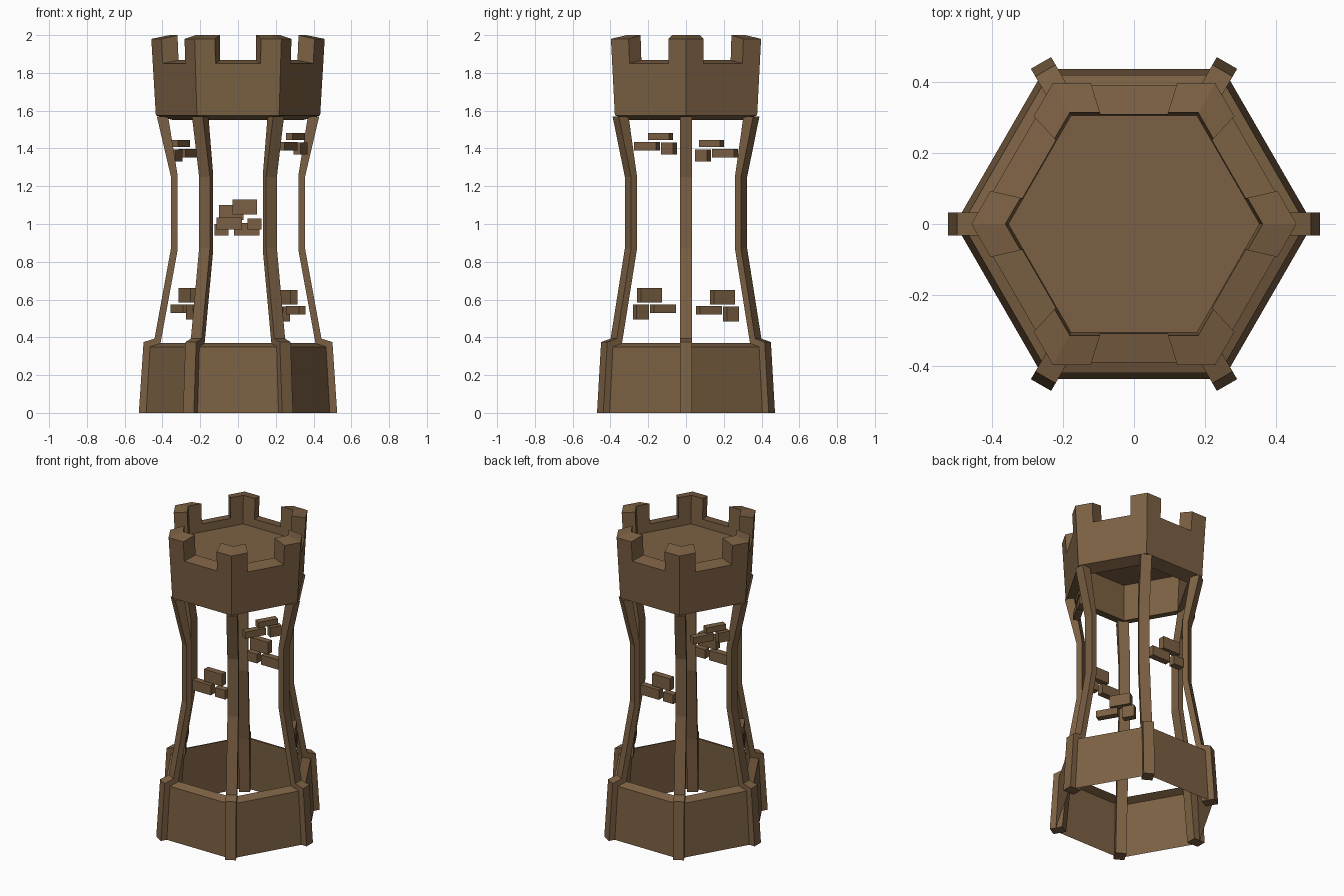
import bpy, bmesh
from math import sin, cos, radians
from mathutils import Vector

if "Cube" in bpy.data.objects:
    bpy.data.objects.remove(bpy.data.objects["Cube"])

brown = bpy.data.materials.new("brown_wood")
brown.use_nodes = True
brown.diffuse_color = (0.2, 0.118, 0.056, 1)
bsdf = brown.node_tree.nodes["Principled BSDF"]
bsdf.inputs["Base Color"].default_value = brown.diffuse_color
bsdf.inputs["Roughness"].default_value = 0.9


def finish(name, bm):
    bmesh.ops.remove_doubles(bm, verts=bm.verts, dist=0.0005)
    bmesh.ops.recalc_face_normals(bm, faces=bm.faces)
    mesh = bpy.data.meshes.new(name)
    bm.to_mesh(mesh)
    bm.free()
    mesh.materials.append(brown)
    obj = bpy.data.objects.new(name, mesh)
    bpy.context.collection.objects.link(obj)
    return obj


def polar(r, deg, z):
    return Vector((r * cos(radians(deg)), r * sin(radians(deg)), z))


def face(bm, points):
    bm.faces.new([bm.verts.new(p) for p in points])


def block(bm, deg, r, u, z):
    """Box in a frame turned to deg: r outward, u sideways, z up."""
    out, side = polar(1, deg, 0), polar(1, deg + 90, 0)
    p = [out * a + side * b + Vector((0, 0, c)) for c in z for a in r for b in u]
    for q in ((0, 1, 3, 2), (4, 5, 7, 6), (0, 1, 5, 4), (2, 3, 7, 6), (0, 2, 6, 4), (1, 3, 7, 5)):
        face(bm, [p[i] for i in q])


# Base: hexagonal skirt with a sloped inward lip
bm = bmesh.new()
skirt = [(0.505, 0), (0.485, 0.35), (0.425, 0.37)]
for k in range(6):
    for (r0, z0), (r1, z1) in zip(skirt, skirt[1:]):
        a, b = 60 * k, 60 * k + 60
        face(bm, [polar(r0, a, z0), polar(r0, b, z0), polar(r1, b, z1), polar(r1, a, z1)])
finish("base_skirt", bm)

# Posts: one bent profile, extruded sideways and repeated at each corner
profile = [(0.525, 0), (0.50, 0.375), (0.442, 0.393), (0.355, 0.87), (0.355, 1.25), (0.43, 1.57),
           (0.37, 1.57), (0.32, 1.26), (0.32, 0.86), (0.41, 0.37), (0.445, 0)]
for k in range(6):
    bm = bmesh.new()
    side = polar(0.033, 60 * k + 90, 0)
    ends = [[polar(r, 60 * k, z) + side * s for r, z in profile] for s in (-1, 1)]
    for end in ends:
        face(bm, end)
    for i in range(len(profile)):
        face(bm, [ends[0][i - 1], ends[0][i], ends[1][i], ends[1][i - 1]])
    finish(f"post_{k + 1}", bm)

# Battlement: flared hexagonal wall, notched in the middle of every side
bm = bmesh.new()
BOTTOM, NOTCH, TOP = (1.575, 1.55), (1.85, 1.867), (1.98, 2.0)


def wall_points(k, t, level):
    """Outer and inner wall point at share t of side k."""
    pts = []
    for z, z0, z1, r0, r1 in ((level[0], 1.575, 1.98, 0.435, 0.459), (level[1], 1.55, 2.0, 0.342, 0.363)):
        r = r0 + (r1 - r0) * (z - z0) / (z1 - z0)
        pts.append(polar(r, 60 * k, z).lerp(polar(r, 60 * k + 60, z), t))
    return pts


for k in range(6):
    for t0, t1, level in ((0, 0.235, TOP), (0.235, 0.765, NOTCH), (0.765, 1, TOP)):
        ob, ib = wall_points(k, t0, BOTTOM)
        ob2, ib2 = wall_points(k, t1, BOTTOM)
        ot, it = wall_points(k, t0, level)
        ot2, it2 = wall_points(k, t1, level)
        for quad in ((ob, ob2, ot2, ot), (ib2, ib, it, it2), (ot, ot2, it2, it), (ob2, ob, ib, ib2)):
            face(bm, quad)
    for t in (0.235, 0.765):
        low, high = wall_points(k, t, NOTCH), wall_points(k, t, TOP)
        face(bm, [low[0], low[1], high[1], high[0]])
finish("battlement", bm)

# Floor of the top platform
bm = bmesh.new()
rings = [[polar(0.357, 60 * k, z) for k in range(6)] for z in (1.80, 1.815)]
for ring in rings:
    face(bm, ring)
for k in range(6):
    face(bm, [rings[0][k - 1], rings[0][k], rings[1][k], rings[1][k - 1]])
finish("platform_floor", bm)

# Loose bricks: three in each opening, at three heights
sides = [(-0.03, 0.10), (-0.115, 0.02), (0.05, 0.125)]
middle = [(1.05, 1.13), (0.97, 1.035), (0.97, 1.03)]
lower = [(0.585, 0.66), (0.53, 0.575), (0.495, 0.573)]
upper = [(1.445, 1.482), (1.39, 1.435), (1.367, 1.432)]
clusters = [("front", 270, middle, 0, 0.27), ("back", 90, middle, -0.03, 0.27),
            ("front_right", 210, lower, 0, 0.305), ("back_left", 30, lower, -0.01, 0.305),
            ("front_left", 330, upper, 0, 0.31), ("back_right", 150, upper, -0.037, 0.31)]
for name, deg, heights, shift, r in clusters:
    bm = bmesh.new()
    for u, z in zip(sides, heights):
        block(bm, deg, (r, r + 0.042), u, [h + shift for h in z])
    finish(f"bricks_{name}", bm)
